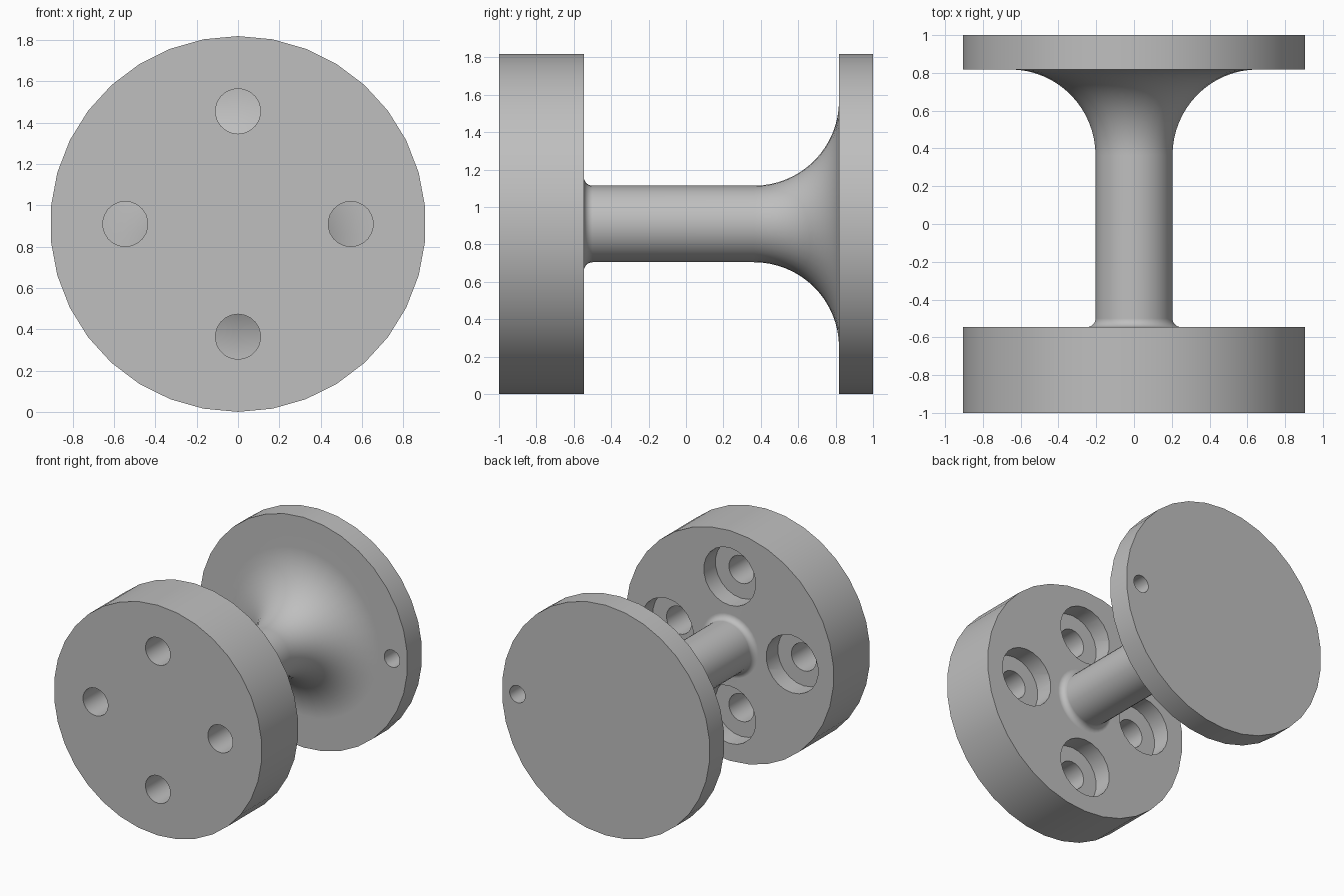
import bpy, bmesh, math

if "Cube" in bpy.data.objects:
    bpy.data.objects.remove(bpy.data.objects["Cube"])

U = 1 / 22            # one design unit; the whole length is 44 of them
R = 20                # flange radius
SIDES = 34

metal = bpy.data.materials.new("grey metal")
metal.diffuse_color = (0.52, 0.52, 0.52, 1)
metal.use_nodes = True
metal.node_tree.nodes["Principled BSDF"].inputs["Base Color"].default_value = metal.diffuse_color


def lathe(name, profile, sides, cx=0, cz=0):
    """Spin (radius, distance from the front) points about a y-parallel axis."""
    bm = bmesh.new()
    rings = []
    for r, d in profile:
        ring = []
        for i in range(sides):
            a = math.pi / 2 + 2 * math.pi * i / sides
            ring.append(bm.verts.new(((cx + r * math.cos(a)) * U,
                                      -1 + d * U,
                                      (R + cz + r * math.sin(a)) * U)))
        rings.append(ring)
    for lo, hi in zip(rings, rings[1:]):
        for i in range(sides):
            j = (i + 1) % sides
            bm.faces.new((lo[i], lo[j], hi[j], hi[i]))
    bm.faces.new(rings[0])
    bm.faces.new(rings[-1])
    bmesh.ops.recalc_face_normals(bm, faces=bm.faces)
    me = bpy.data.meshes.new(name)
    bm.to_mesh(me)
    bm.free()
    me.materials.append(metal)
    ob = bpy.data.objects.new(name, me)
    bpy.context.collection.objects.link(ob)
    return ob


def fillet(r, d, radius, start, end, steps):
    """Arc points about (r, d), angles in degrees."""
    pts = []
    for i in range(steps + 1):
        a = math.radians(start + (end - start) * i / steps)
        pts.append((r + radius * math.cos(a), d + radius * math.sin(a)))
    return pts


# Mounting flange, filleted stem and flared rear disc in one turned profile
profile = [(R, 0), (R, 10)]
profile += fillet(5.5, 11, 1, 270, 180, 6)
profile += fillet(14.5, 30, 10, 180, 90, 16)
profile += [(R, 40), (R, 44)]
body = lathe("flanged_spool", profile, SIDES)

# Four counterbored bolt holes in the thick flange
cutters = []
for k in range(4):
    a = k * math.pi / 2
    steps = [(2.4, -1), (2.4, 6.8), (5, 6.8), (5, 10.6)]
    cutters.append(lathe("bolt_hole_cutter", steps, 22,
                         12 * math.cos(a), 12 * math.sin(a)))

# Small pin hole near the edge of the rear disc
cutters.append(lathe("pin_hole_cutter", [(1.5, 39), (1.5, 45)], 18, 17, 0))

# Cut the holes, then drop the cutters
for c in cutters:
    c.hide_render = True
    mod = body.modifiers.new("hole", 'BOOLEAN')
    mod.operation = 'DIFFERENCE'
    mod.solver = 'EXACT'
    mod.object = c
bpy.context.view_layer.update()
cut = bpy.data.meshes.new_from_object(
    body.evaluated_get(bpy.context.evaluated_depsgraph_get()))
body.modifiers.clear()
body.data = cut
for c in cutters:
    bpy.data.objects.remove(c, do_unlink=True)

# Smooth turned surfaces with crisp rims
bpy.ops.object.select_all(action='DESELECT')
body.select_set(True)
bpy.context.view_layer.objects.active = body
bpy.ops.object.shade_smooth_by_angle(angle=math.radians(30))
normals = body.modifiers.new("even_normals", 'WEIGHTED_NORMAL')
normals.keep_sharp = True
